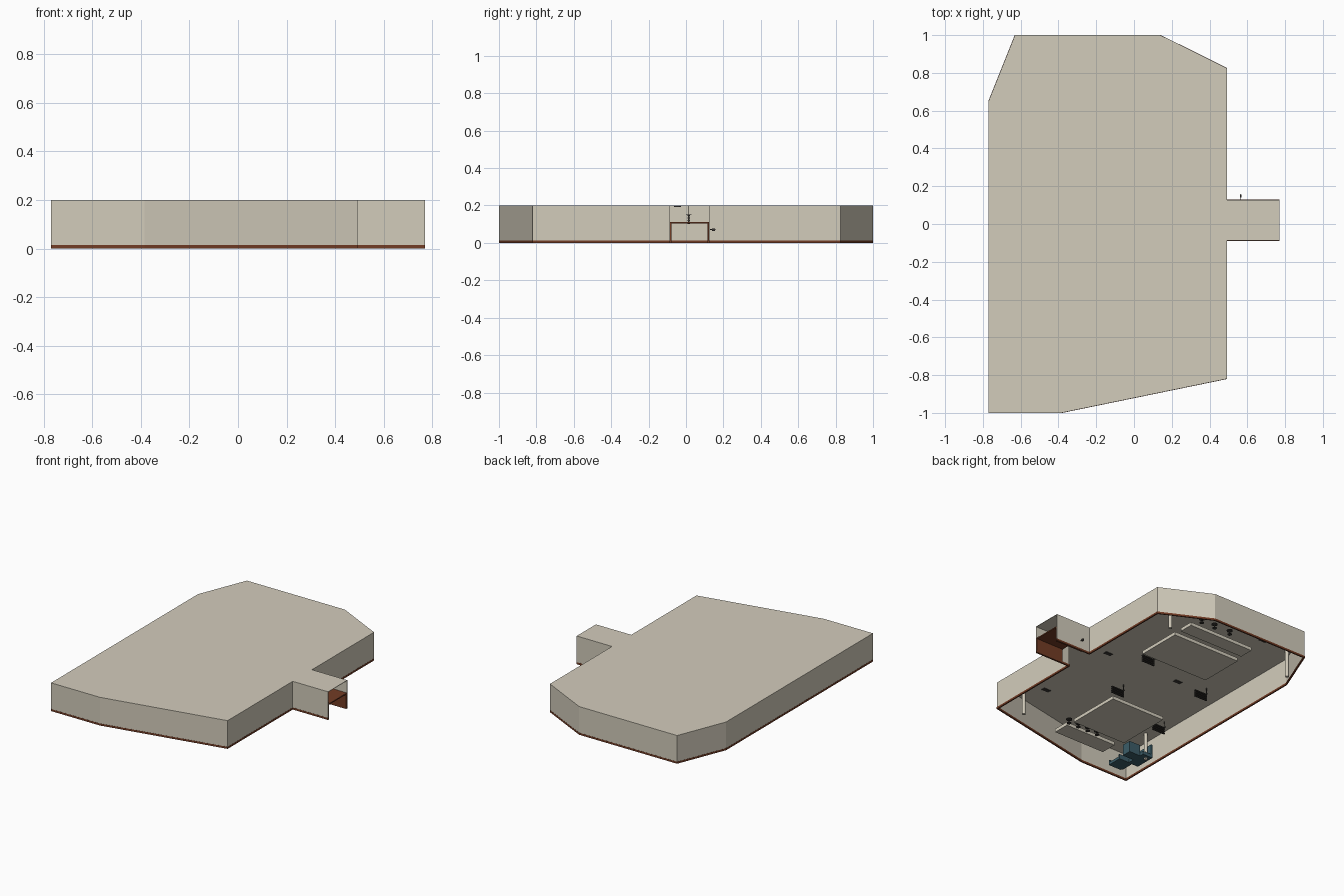
import bpy, bmesh, math
from mathutils import Vector

if "Cube" in bpy.data.objects:
    bpy.data.objects.remove(bpy.data.objects["Cube"])


def material(name, rgb):
    m = bpy.data.materials.new(name)
    m.diffuse_color = (*rgb, 1)
    m.use_nodes = True
    m.node_tree.nodes["Principled BSDF"].inputs["Base Color"].default_value = m.diffuse_color
    return m


BEIGE = material("beige plaster", (0.65, 0.605, 0.50))
BROWN = material("brown wood", (0.17, 0.045, 0.018))
DARK = material("dark metal", (0.045, 0.04, 0.035))
TEAL = material("teal fabric", (0.045, 0.11, 0.14))

# room outline, starting and ending at the open end of the entrance passage
OUTLINE = [(0.77, 0.128), (0.492, 0.128), (0.492, 0.825), (0.14, 1.0), (-0.63, 1.0),
           (-0.77, 0.65), (-0.77, -1.0), (-0.385, -1.0), (0.492, -0.82),
           (0.492, -0.088), (0.77, -0.088)]


def finish(name, bm, mat):
    me = bpy.data.meshes.new(name)
    bm.to_mesh(me)
    bm.free()
    me.materials.append(mat)
    ob = bpy.data.objects.new(name, me)
    bpy.context.collection.objects.link(ob)
    return ob


def offset_path(pts, d):
    """Shift an open path sideways to its left by d with mitred corners."""
    out = []
    for i, p in enumerate(pts):
        p = Vector(p)
        ns = []
        for a, b in ((i - 1, i), (i, i + 1)):
            if a >= 0 and b < len(pts):
                t = (Vector(pts[b]) - Vector(pts[a])).normalized()
                ns.append(Vector((-t.y, t.x)))
        m = sum(ns, Vector((0, 0))).normalized()
        out.append(p + m * (d / m.dot(ns[0])))
    return out


def strip(name, inner, outer, z0, z1, mat):
    """Closed wall strip following the room outline."""
    bm = bmesh.new()
    rings = []
    for p, q in zip(offset_path(OUTLINE, inner), offset_path(OUTLINE, outer)):
        rings.append([bm.verts.new((*v, z)) for v, z in ((p, z0), (q, z0), (q, z1), (p, z1))])
    for a, b in zip(rings, rings[1:]):
        for k in range(4):
            n = (k + 1) % 4
            bm.faces.new((a[k], a[n], b[n], b[k]))
    bm.faces.new(rings[0])
    bm.faces.new(rings[-1][::-1])
    bmesh.ops.recalc_face_normals(bm, faces=bm.faces)
    return finish(name, bm, mat)


def boxes(name, mat, *specs):
    """One object made of boxes given as (x0, x1, y0, y1, z0, z1)."""
    bm = bmesh.new()
    for x0, x1, y0, y1, z0, z1 in specs:
        vs = bmesh.ops.create_cube(bm, size=1)["verts"]
        bmesh.ops.scale(bm, vec=(x1 - x0, y1 - y0, z1 - z0), verts=vs)
        bmesh.ops.translate(bm, vec=((x0 + x1) / 2, (y0 + y1) / 2, (z0 + z1) / 2), verts=vs)
    return finish(name, bm, mat)


def cylinder(name, mat, x, y, z0, z1, r, n=12):
    bm = bmesh.new()
    vs = bmesh.ops.create_cone(bm, cap_ends=True, segments=n, radius1=r, radius2=r,
                               depth=z1 - z0)["verts"]
    bmesh.ops.translate(bm, vec=(x, y, (z0 + z1) / 2), verts=vs)
    return finish(name, bm, mat)


# outer walls and skirting, open underneath
strip("walls", 0.003, 0.0, 0.01, 0.2, BEIGE)
strip("skirting", 0.008, -0.001, 0.0, 0.014, BROWN)

# flat ceiling slab
bm = bmesh.new()
face = bm.faces.new([bm.verts.new((x, y, 0.197)) for x, y in OUTLINE])
ext = bmesh.ops.extrude_face_region(bm, geom=[face])
bmesh.ops.translate(bm, vec=(0, 0, 0.003),
                    verts=[v for v in ext["geom"] if isinstance(v, bmesh.types.BMVert)])
bmesh.ops.recalc_face_normals(bm, faces=bm.faces)
finish("ceiling", bm, BEIGE)

# wooden lining of the entrance passage
boxes("entrance_lining", BROWN,
      (0.55, 0.769, -0.085, -0.077, 0, 0.11),
      (0.55, 0.769, 0.115, 0.124, 0, 0.11),
      (0.55, 0.769, -0.085, 0.124, 0.103, 0.111))

# small lamp on the outside of the passage
boxes("passage_lamp", DARK,
      (0.564, 0.567, 0.128, 0.158, 0.069, 0.073),
      (0.562, 0.569, 0.14, 0.155, 0.064, 0.077))

# round columns near the four corners
for x, y in ((0.31, -0.76), (0.30, 0.73), (-0.70, 0.735), (-0.69, -0.70)):
    cylinder("column", BEIGE, x, y, 0, 0.198, 0.012)

# low platforms on the floor
for name, x0, x1, y0, y1 in (("back_step", -0.31, 0.21, 0.73, 0.835),
                             ("back_platform", -0.33, 0.21, 0.34, 0.67),
                             ("front_platform", -0.45, -0.02, -0.64, -0.24),
                             ("front_step", -0.42, -0.01, -0.82, -0.70)):
    boxes(name, BEIGE, (x0, x1, y0, y1, 0.010, 0.034))

# stools beside the platforms
for y, xs in ((0.91, (0.18, 0.07, -0.06)), (-0.665, (0.0, -0.08, -0.16, -0.24))):
    for x in xs:
        cylinder("stool_seat", DARK, x, y, 0.032, 0.038, 0.02)
        cylinder("stool_leg", DARK, x, y, 0.008, 0.033, 0.003, 8)
        cylinder("stool_foot", DARK, x, y, 0.005, 0.009, 0.015)

# slatted fixtures hung from the ceiling on poles
for x, y in ((-0.16, -0.30), (-0.05, 0.145), (-0.61, 0.015), (-0.68, -0.50)):
    slats = [(x, x + 0.10, y - 0.006, y + 0.006, z, z + 0.006)
             for z in (0.102, 0.116, 0.130, 0.144)]
    boxes("hanging_fixture", DARK,
          (x - 0.002, x + 0.002, y - 0.002, y + 0.002, 0.10, 0.198),
          (x - 0.002, x + 0.002, y - 0.014, y + 0.014, 0.148, 0.152),
          (x + 0.097, x + 0.10, y - 0.003, y + 0.003, 0.102, 0.15), *slats)

# small flat ceiling plates
for x, y in ((0.18, -0.05), (0.185, -0.68), (-0.41, -0.04), (-0.49, 0.74)):
    boxes("ceiling_plate", DARK, (x - 0.028, x + 0.028, y - 0.014, y + 0.014, 0.193, 0.198))

# lounge furniture in the front corner: armchair, cabinet and screen
x, y = -0.61, -0.87
boxes("lounge_seat", TEAL,
      (x - 0.05, x + 0.05, y - 0.045, y + 0.045, 0.01, 0.03),
      (x - 0.06, x - 0.045, y - 0.045, y + 0.045, 0.01, 0.06),
      (x - 0.05, x + 0.05, y - 0.055, y - 0.045, 0.01, 0.045),
      (x - 0.05, x + 0.05, y + 0.045, y + 0.055, 0.01, 0.045))
boxes("lounge_cabinet", TEAL, (-0.64, -0.55, -0.77, -0.70, 0.01, 0.09))
boxes("lounge_screen", TEAL, (-0.72, -0.71, -0.82, -0.67, 0.01, 0.11),
      (-0.72, -0.64, -0.82, -0.67, 0.01, 0.035))
